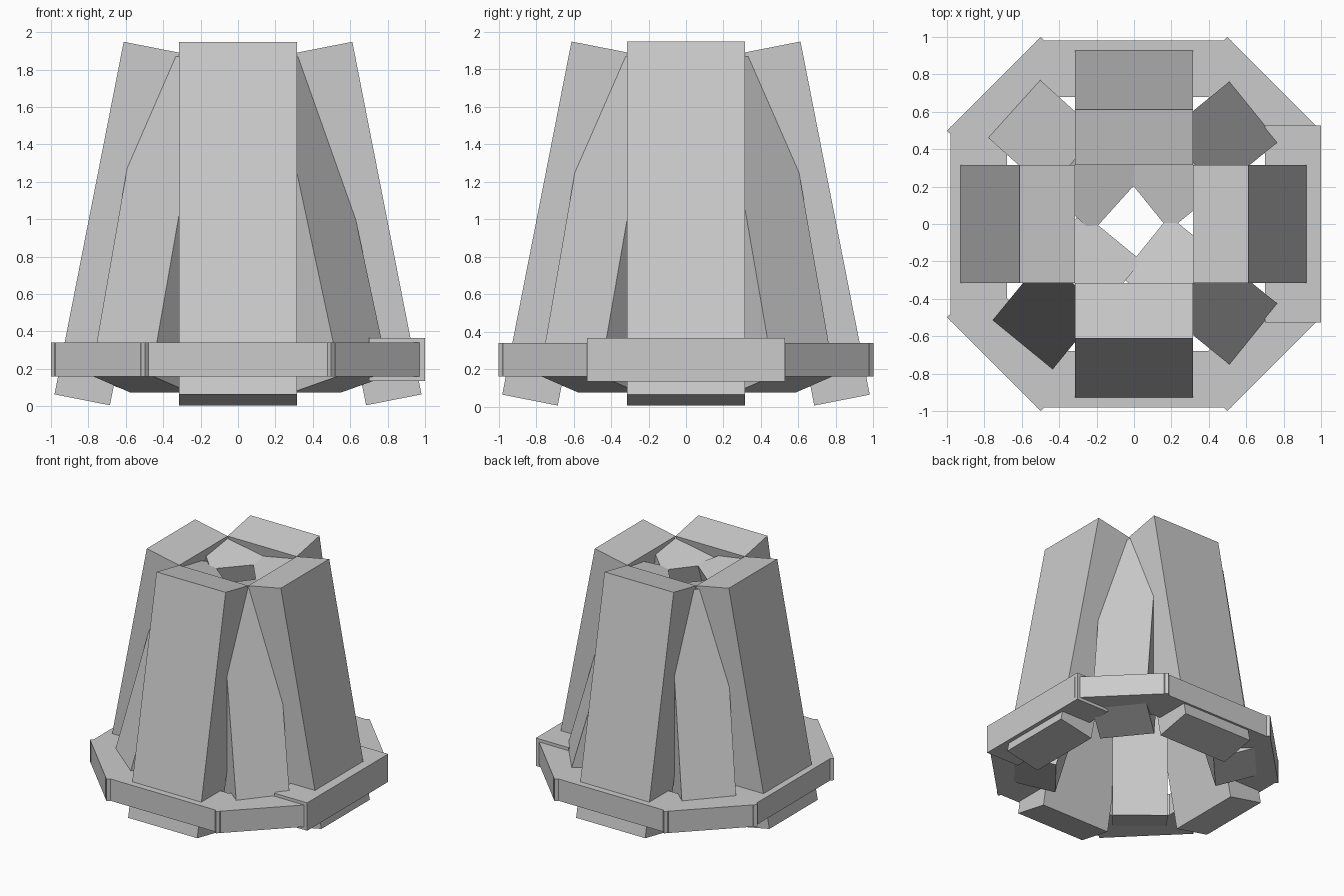
import bpy
from math import radians, sin, cos, tan
from mathutils import Matrix, Vector

if "Cube" in bpy.data.objects:
    bpy.data.objects.remove(bpy.data.objects["Cube"])


def box(name, size, matrix):
    """Flat box of the given size, placed by a matrix at its centre."""
    bpy.ops.mesh.primitive_cube_add(size=1)
    ob = bpy.context.object
    ob.name = ob.data.name = name
    ob.data.transform(matrix @ Matrix.Diagonal((*size, 1)))
    return ob


def rot(angle, lean=0):
    return Matrix.Rotation(radians(angle), 4, 'Z') @ Matrix.Rotation(-radians(lean), 4, 'Y')


# Four wide staves leaning inward, one per side
for side, angle in (("right", 0), ("back", 90), ("left", 180), ("front", 270)):
    centre = rot(angle) @ Vector((0.648, 0, 0.977))
    box(side + "_stave", (0.302, 0.63, 1.921), Matrix.Translation(centre) @ rot(angle, 11.1))

# Four narrow corner staves, slightly uneven, placed by the outer face at hoop height
LEAN, THICK, Z_LOW, Z_HIGH, Z_REF = 15.4, 0.34, 0.165, 1.87, 0.34
t = radians(LEAN)
z_mid = (Z_LOW + Z_HIGH) / 2
for corner, angle, x, y in (("back_right", 39, 0.64, 0.60),
                            ("back_left", 138, -0.64, 0.615),
                            ("front_left", 230.7, -0.595, -0.645),
                            ("front_right", -39, 0.64, -0.59)):
    inward = tan(t) * (z_mid - Z_REF) + THICK / 2 * cos(t)
    centre = Vector((x, y, z_mid - THICK / 2 * sin(t))) - rot(angle) @ Vector((inward, 0, 0))
    box(corner + "_corner_stave", (THICK, 0.415, (Z_HIGH - Z_LOW) / cos(t)),
        Matrix.Translation(centre) @ rot(angle, LEAN))

# Octagonal hoop of eight bars; the right bar is a little larger
for name, angle, outer, length, height in (
        ("right", 0, 1.0, 1.055, 0.23), ("back", 90, 0.98, 1.045, 0.18),
        ("left", 180, 0.98, 1.045, 0.18), ("front", 270, 0.98, 1.045, 0.18),
        ("back_right", 45, 1.06, 0.71, 0.18), ("back_left", 135, 1.06, 0.71, 0.18),
        ("front_left", 225, 1.06, 0.71, 0.18), ("front_right", 315, 1.06, 0.71, 0.18)):
    depth = 0.3
    centre = rot(angle) @ Vector((outer - depth / 2, 0, 0.25))
    box(name + "_hoop_bar", (depth, length, height), Matrix.Translation(centre) @ rot(angle))
